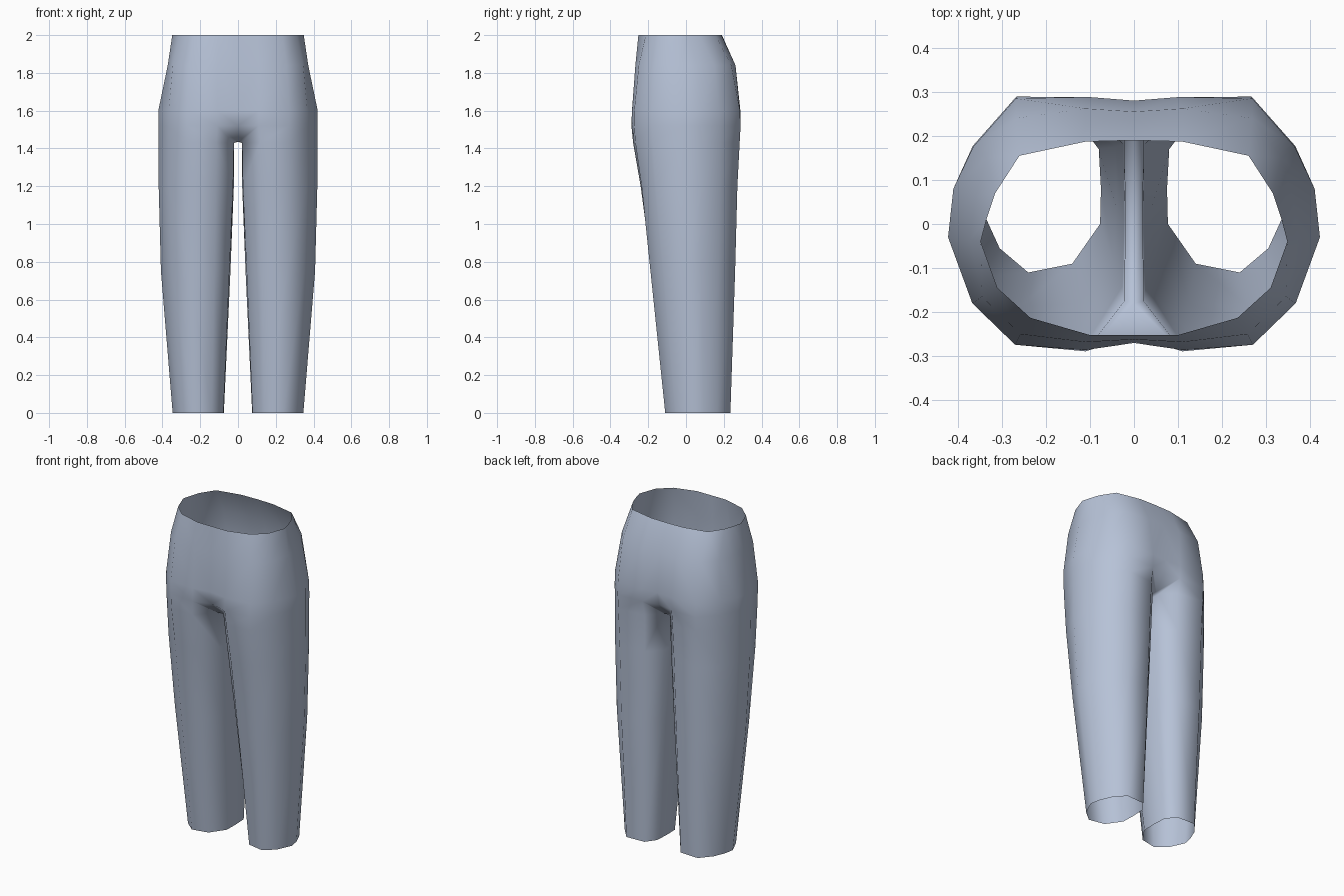
import bpy, bmesh

if "Cube" in bpy.data.objects:
    bpy.data.objects.remove(bpy.data.objects["Cube"])

# Half of the trousers (x >= 0); each ring runs back centre -> side -> front centre
waist = [(0, .19), (.11, .187), (.26, .155), (.315, .07), (.335, .01), (.348, -.04),
         (.31, -.145), (.235, -.213), (.10, -.252), (0, -.252)]
yoke = [(0, .255), (.11, .262), (.268, .24), (.335, .15), (.36, .06), (.372, -.035),
        (.345, -.165), (.258, -.25), (.11, -.268), (0, -.262)]
hips = [(0, .28), (.10, .288), (.268, .285), (.365, .175), (.41, .08), (.422, -.03),
        (.367, -.18), (.27, -.274), (.11, -.286), (0, -.27)]
seat = [(0, .265), (.10, .285), (.267, .289), (.366, .177), (.41, .08), (.422, -.03),
        (.367, -.18), (.27, -.274), (.11, -.289), (0, -.255)]
body_rings = [(2, waist), (1.84, yoke), (1.6, hips), (1.52, seat)]

# Leg rings: eight outer points back -> front, then three inseam points front -> back
thigh = [(.095, .268), (.266, .284), (.364, .178), (.41, .08), (.421, -.03), (.367, -.175),
         (.27, -.268), (.115, -.28), (.022, -.175), (.02, .01), (.022, .19)]
mid_thigh = [(.10, .26), (.265, .272), (.363, .178), (.409, .08), (.42, -.028), (.365, -.16),
             (.268, -.235), (.118, -.24), (.026, -.14), (.022, .01), (.024, .18)]
knee = [(.11, .252), (.262, .26), (.355, .172), (.398, .08), (.408, -.005), (.35, -.12),
        (.26, -.188), (.125, -.18), (.046, -.085), (.04, .04), (.042, .175)]
hem = [(.125, .23), (.245, .235), (.305, .165), (.335, .095), (.346, .035), (.305, -.055),
       (.24, -.11), (.14, -.09), (.077, 0), (.075, .08), (.08, .17)]
leg_rings = [(1.43, thigh), (1.2, mid_thigh), (.75, knee), (0, hem)]

bm = bmesh.new()


def ring(z, points):
    return [bm.verts.new((x, y, z)) for x, y in points]


def bridge(upper, lower, closed=False):
    n = len(upper)
    for i in range(n if closed else n - 1):
        j = (i + 1) % n
        bm.faces.new((upper[i], lower[i], lower[j], upper[j]))


body = [ring(z, p) for z, p in body_rings]
legs = [ring(z, p) for z, p in leg_rings]
for a, b in zip(body, body[1:]):
    bridge(a, b)
for a, b in zip(legs, legs[1:]):
    bridge(a, b, True)

# Join the seat to the top of the leg
low, top = body[-1], legs[0]
bridge(low[1:9], top[:8])

# Gusset between the legs
gusset = ring(1.435, [(0, -.18), (0, .01), (0, .195)])
bm.faces.new((low[8], top[7], top[8]))
bm.faces.new((low[8], top[8], gusset[0], low[9]))
bridge(gusset, top[8:])
bm.faces.new((low[1], low[0], gusset[2], top[10]))
bm.faces.new((low[1], top[10], top[0]))
bmesh.ops.recalc_face_normals(bm, faces=bm.faces)
# Open shell: make sure the outside faces outward
side = max(bm.faces, key=lambda f: f.calc_center_median().x)
if side.normal.x < 0:
    bmesh.ops.reverse_faces(bm, faces=bm.faces)
for f in bm.faces:
    f.smooth = True

mesh = bpy.data.meshes.new("trousers")
bm.to_mesh(mesh)
bm.free()
trousers = bpy.data.objects.new("trousers", mesh)
bpy.context.collection.objects.link(trousers)

# Mirror to the other leg
mirror = trousers.modifiers.new("mirror", 'MIRROR')
mirror.use_clip = True
mirror.merge_threshold = .001

cloth = bpy.data.materials.new("pale blue grey cloth")
cloth.diffuse_color = (.47, .54, .68, 1)
cloth.use_nodes = True
cloth.node_tree.nodes["Principled BSDF"].inputs["Base Color"].default_value = cloth.diffuse_color
mesh.materials.append(cloth)
